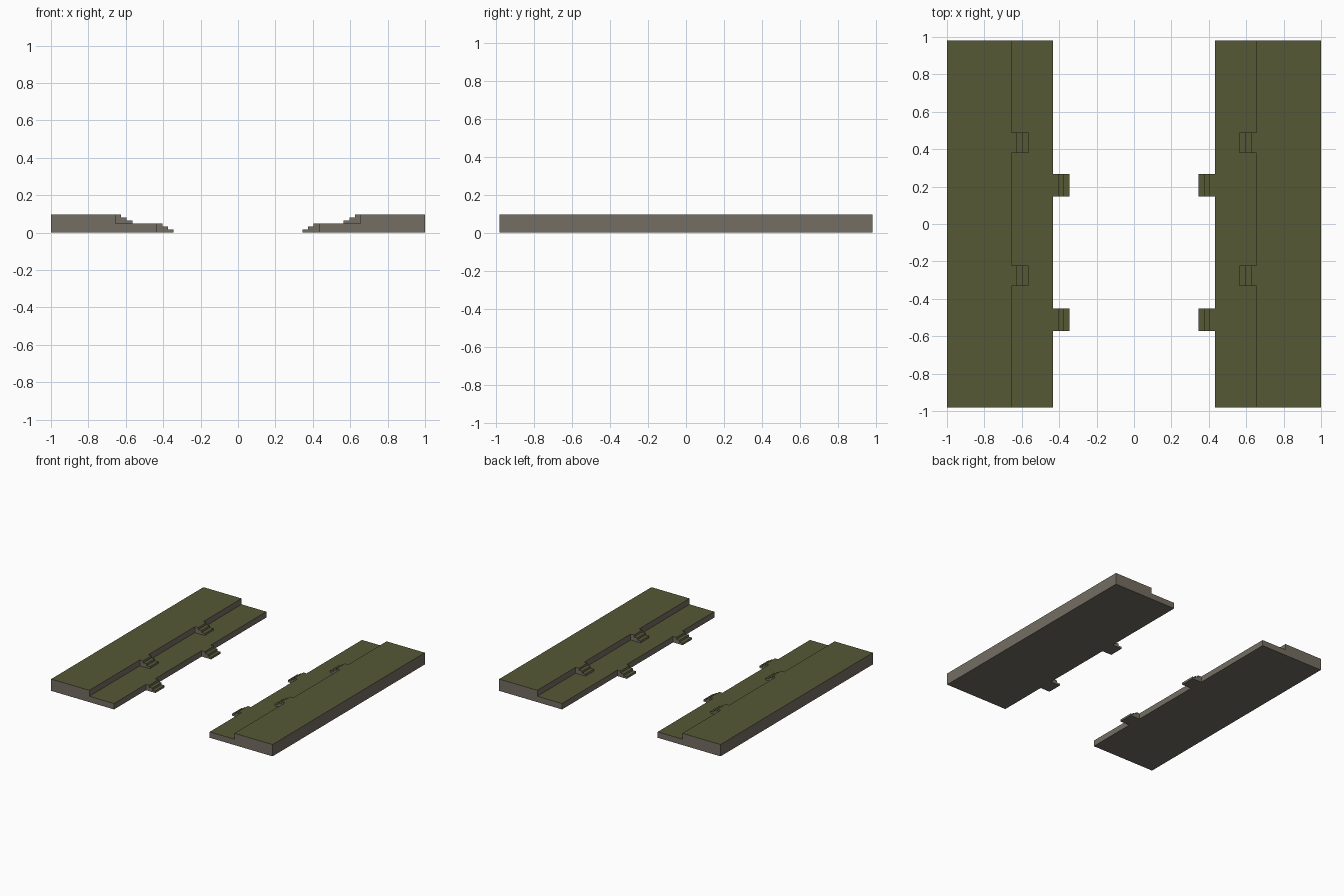
import bpy, bmesh

if "Cube" in bpy.data.objects:
    bpy.data.objects.remove(bpy.data.objects["Cube"])

def material(name, rgb):
    m = bpy.data.materials.new(name)
    m.diffuse_color = (*rgb, 1)
    m.use_nodes = True
    m.node_tree.nodes["Principled BSDF"].inputs["Base Color"].default_value = m.diffuse_color
    return m

OLIVE = material("olive_top", (0.091, 0.098, 0.036))
GREY = material("warm_grey", (0.175, 0.158, 0.125))

def extrude_profile(name, profile, y0, y1):
    """Extrude an x-z outline along y; upward faces get the olive paint."""
    bm = bmesh.new()
    base = bm.faces.new([bm.verts.new((x, y0, z)) for x, z in profile])
    ext = bmesh.ops.extrude_face_region(bm, geom=[base])
    verts = [v for v in ext["geom"] if isinstance(v, bmesh.types.BMVert)]
    bmesh.ops.translate(bm, verts=verts, vec=(0, y1 - y0, 0))
    bmesh.ops.recalc_face_normals(bm, faces=bm.faces)
    bm.normal_update()
    for f in bm.faces:
        f.material_index = 0 if f.normal.z > 0.5 else 1
    me = bpy.data.meshes.new(name)
    bm.to_mesh(me)
    bm.free()
    me.materials.append(OLIVE)
    me.materials.append(GREY)
    ob = bpy.data.objects.new(name, me)
    bpy.context.collection.objects.link(ob)

def stairs(x, z, width, height):
    """Three descending steps towards the centre, starting at wall x."""
    pts = [(x, z), (x, z + height)]
    for i in range(1, 4):
        px = x + width * i / 3
        pts += [(px, z + height * (4 - i) / 3), (px, z + height * (3 - i) / 3)]
    return pts

TOP, LEDGE, WALL, EDGE, HALF = 0.096, 0.048, -0.655, -0.432, 0.982
slab = [(-1, 0), (-1, TOP), (WALL, TOP), (WALL, LEDGE), (EDGE, LEDGE), (EDGE, 0)]

for side, s in (("left", 1), ("right", -1)):
    def flip(pts):
        return [(s * x, z) for x, z in pts]
    # stepped slab
    extrude_profile(f"slab_{side}", flip(slab), -HALF, HALF)
    # small stairs down to the ledge and down to the ground
    for i, y in enumerate((-0.331, 0.379)):
        extrude_profile(f"upper_steps_{side}_{i}",
                        flip(stairs(WALL, LEDGE, 0.09, TOP - LEDGE)), y, y + 0.11)
    for i, y in enumerate((-0.571, 0.148)):
        extrude_profile(f"lower_steps_{side}_{i}",
                        flip(stairs(EDGE, 0, 0.086, LEDGE)), y, y + 0.12)
